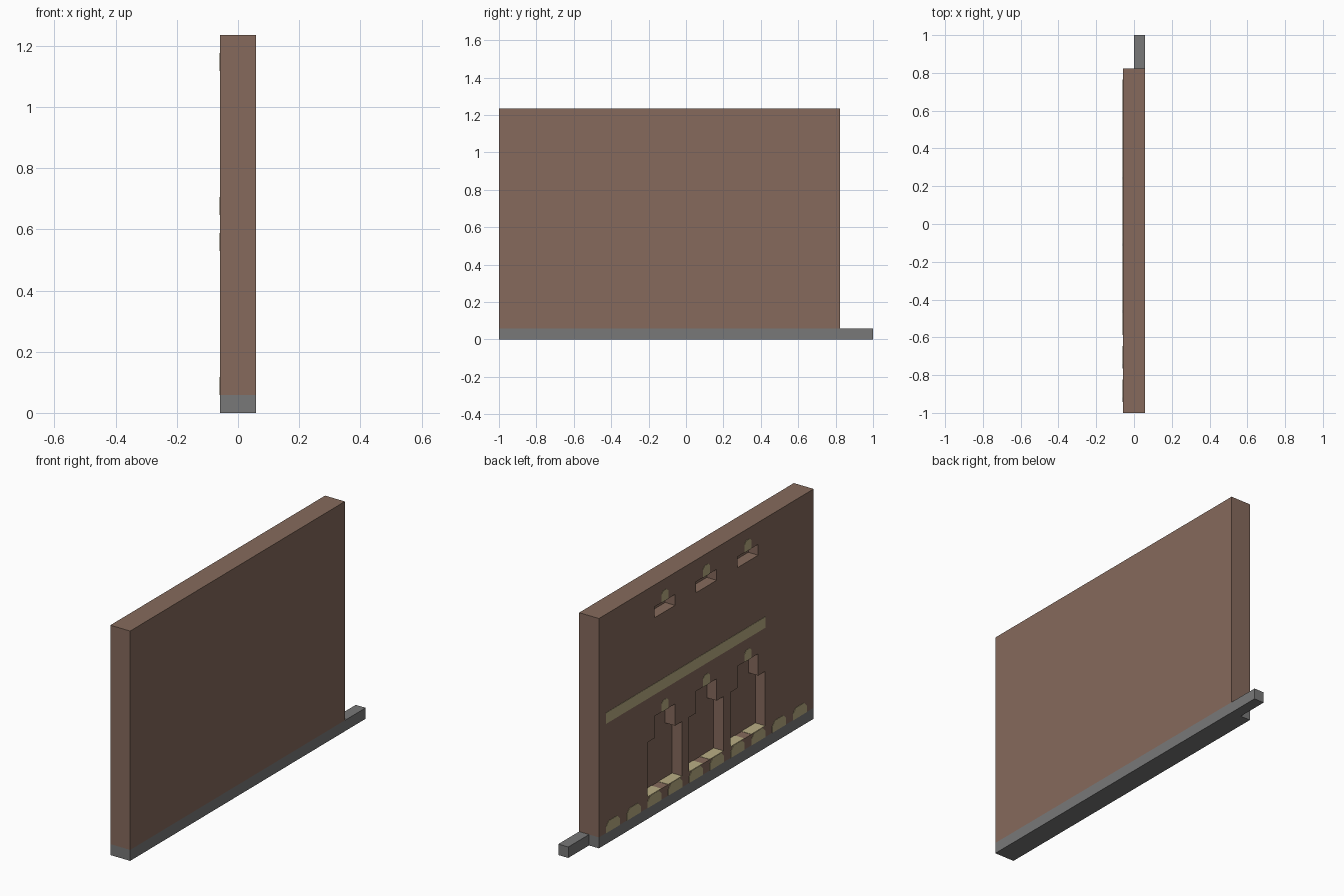
import bpy
import bmesh

if "Cube" in bpy.data.objects:
    bpy.data.objects.remove(bpy.data.objects["Cube"], do_unlink=True)

U = 1 / 34            # building module
LENGTH, HEIGHT = 62, 42
END_Y = 1 - 6 * U     # back end of the wall
SKIN = 0.06           # thickness of painted plates, in modules


def material(name, rgb):
    m = bpy.data.materials.new(name)
    m.use_nodes = True
    lin = [((c / 255 + 0.055) / 1.055) ** 2.4 for c in rgb] + [1]
    m.diffuse_color = lin
    m.node_tree.nodes["Principled BSDF"].inputs["Base Color"].default_value = lin
    return m


BROWN = material("brown plaster", (134, 106, 92))
GREY = material("grey stone", (120, 120, 120))
KHAKI = material("khaki stone", (186, 174, 132))


def prism(name, profile, x0, x1, mat):
    """Extrude a (distance from back end, height) profile across the wall."""
    bm = bmesh.new()
    face = bm.faces.new([bm.verts.new((x0 * U, END_Y - i * U, z * U)) for i, z in profile])
    grown = bmesh.ops.extrude_face_region(bm, geom=[face])["geom"]
    moved = [g for g in grown if isinstance(g, bmesh.types.BMVert)]
    bmesh.ops.translate(bm, verts=moved, vec=((x1 - x0) * U, 0, 0))
    bmesh.ops.recalc_face_normals(bm, faces=bm.faces)
    me = bpy.data.meshes.new(name)
    bm.to_mesh(me)
    bm.free()
    me.materials.append(mat)
    ob = bpy.data.objects.new(name, me)
    bpy.context.collection.objects.link(ob)
    return ob


def rect(i0, i1, z0, z1):
    return [(i0, z0), (i1, z0), (i1, z1), (i0, z1)]


def capped(i0, i1, z0, z1, cut):
    """Rectangle with its two upper corners cut off."""
    return [(i0, z0), (i1, z0), (i1, z1 - cut), (i1 - cut, z1),
            (i0 + cut, z1), (i0, z1 - cut)]


def carve(target, cutter):
    mod = target.modifiers.new("opening", 'BOOLEAN')
    mod.operation = 'DIFFERENCE'
    mod.solver = 'EXACT'
    mod.object = cutter
    bpy.context.view_layer.objects.active = target
    bpy.ops.object.modifier_apply(modifier=mod.name)
    bpy.data.objects.remove(cutter, do_unlink=True)


# Plinth with its connecting tongue, and the wall
prism("plinth", rect(0, LENGTH, 0, 2), -2, 2, GREY)
prism("connecting_tongue", rect(-6, 0, 0, 2), 0, 2, GREY)
wall = prism("wall", rect(0, LENGTH, 2, HEIGHT), -2, 2, BROWN)

# Three bays, each a stepped doorway niche below a small window niche
for n in range(3):
    s = 14 + 12 * n
    door = [(s, 4), (s + 10, 4), (s + 10, 14), (s + 8, 14),
            (s + 8, 18), (s + 2, 18), (s + 2, 14), (s, 14)]
    carve(wall, prism("door_cutter", door, -3, 0, BROWN))
    carve(wall, prism("window_cutter", rect(s + 2, s + 8, 36, 38), -3, 0, BROWN))
    for part, z in (("door", 18), ("window", 38)):
        prism(f"{part}_keystone_{n + 1}", capped(s + 4, s + 6, z, z + 2, 0.5),
              -2 - SKIN, -2, KHAKI)
    for side, i in (("back", s), ("front", s + 6)):
        prism(f"door_sill_{side}_{n + 1}", rect(i, i + 4, 4, 4 + SKIN), -2, 0, KHAKI)

# Row of foundation stones and the long string course
for n in range(10):
    i = 2 + 6 * n
    prism(f"foundation_stone_{n + 1}", capped(i, i + 4, 2, 4, 0.8), -2 - SKIN, -2, KHAKI)
prism("string_course", rect(2, 48, 22, 24), -2 - SKIN, -2, KHAKI)
